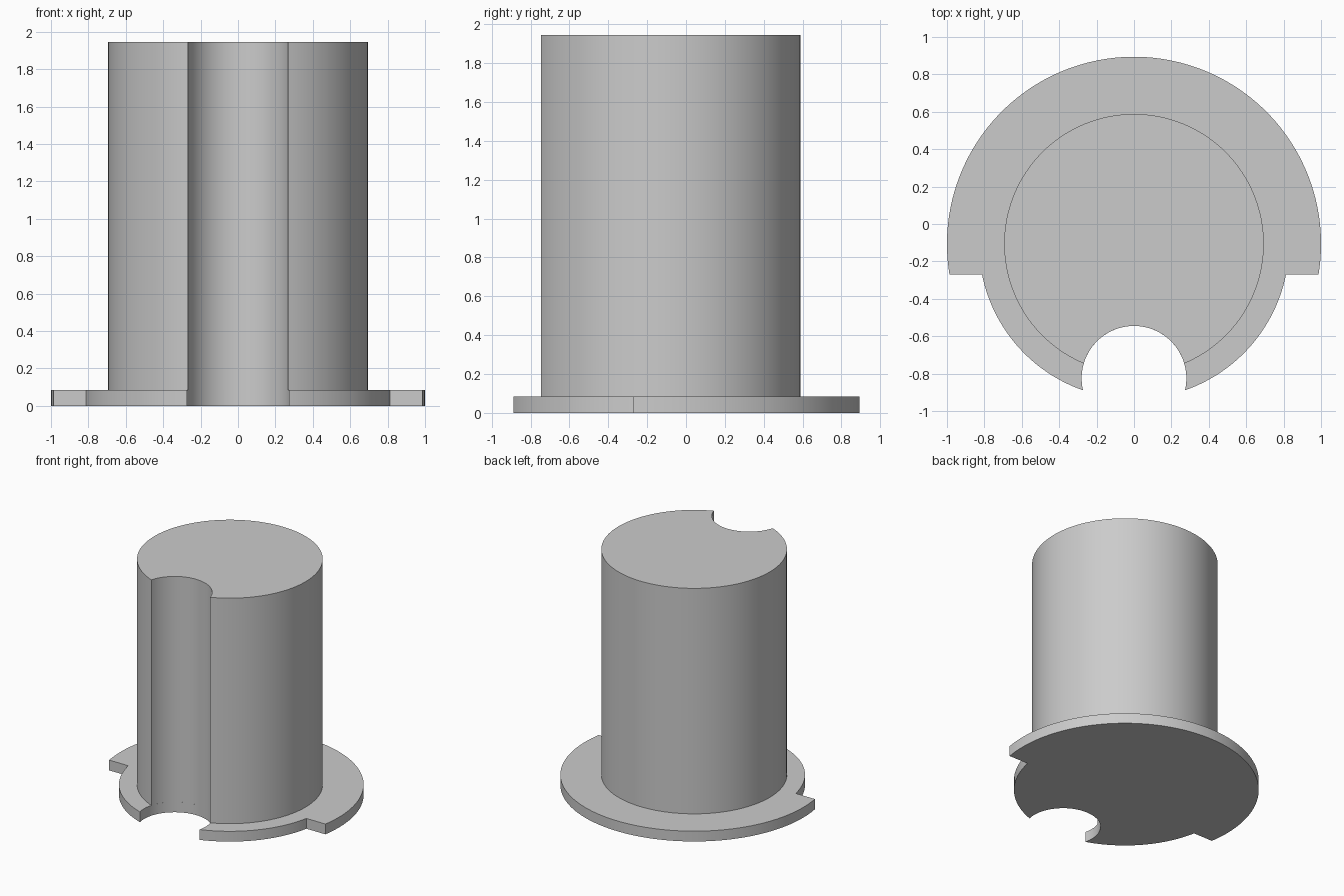
import bpy
import bmesh
from math import atan2, asin, cos, sin, pi, radians, sqrt

if "Cube" in bpy.data.objects:
    bpy.data.objects.remove(bpy.data.objects["Cube"], do_unlink=True)

AXIS_Y = -0.106        # common axis of barrel and flange
NOTCH_Y = -0.825       # axis of the front groove
NOTCH_R = 0.28
BARREL_R, RIM_R, STEP_R = 0.694, 1.0, 0.829
STEP_Y = -0.27         # where the flange steps to the smaller radius
FLANGE_Z, TOP_Z = 0.085, 1.945

grey = bpy.data.materials.new("plain grey")
grey.use_nodes = True
colour = (0.6, 0.6, 0.6, 1)
grey.diffuse_color = colour
grey.node_tree.nodes["Principled BSDF"].inputs["Base Color"].default_value = colour


def arc(cy, r, start, end, steps):
    """Points on a circle centred on x = 0, from start to end angle."""
    angles = [start + (end - start) * i / steps for i in range(steps + 1)]
    return [(r * cos(a), cy + r * sin(a)) for a in angles]


def groove_corner(r):
    """Right-hand point where a circle of radius r meets the groove."""
    d = AXIS_Y - NOTCH_Y
    along = (d * d + r * r - NOTCH_R ** 2) / (2 * d)
    return sqrt(r * r - along * along), AXIS_Y - along


def groove(r):
    """Groove arc from the left corner over its crown to the right corner."""
    x, y = groove_corner(r)
    a = atan2(y - NOTCH_Y, x)
    return arc(NOTCH_Y, NOTCH_R, pi - a, a, 48)


def corner_angle(r):
    x, y = groove_corner(r)
    return atan2(y - AXIS_Y, x)


def extrude_profile(name, points, z0, z1):
    bm = bmesh.new()
    face = bm.faces.new([bm.verts.new((x, y, z0)) for x, y in points])
    ext = bmesh.ops.extrude_face_region(bm, geom=[face], use_keep_orig=True)
    for v in ext["geom"]:
        if isinstance(v, bmesh.types.BMVert):
            v.co.z = z1
    bmesh.ops.recalc_face_normals(bm, faces=bm.faces)
    mesh = bpy.data.meshes.new(name)
    bm.to_mesh(mesh)
    bm.free()
    mesh.materials.append(grey)
    mesh.shade_smooth()
    mesh.set_sharp_from_angle(angle=radians(30))
    obj = bpy.data.objects.new(name, mesh)
    bpy.context.collection.objects.link(obj)
    return obj


# Barrel with the groove down its front
a = corner_angle(BARREL_R)
barrel = arc(AXIS_Y, BARREL_R, a, pi - a, 128) + groove(BARREL_R)[1:-1]
extrude_profile("barrel", barrel, FLANGE_Z, TOP_Z)

# Flange: wide rim at the back, smaller radius and groove at the front
rim = asin((STEP_Y - AXIS_Y) / RIM_R)
step = asin((STEP_Y - AXIS_Y) / STEP_R)
a = corner_angle(STEP_R)
right_step = arc(AXIS_Y, STEP_R, a, step, 32)
left_step = [(-x, y) for x, y in reversed(right_step)]
flange = (right_step + arc(AXIS_Y, RIM_R, rim, pi - rim, 128)
          + left_step + groove(STEP_R)[1:-1])
extrude_profile("flange", flange, 0, FLANGE_Z)
